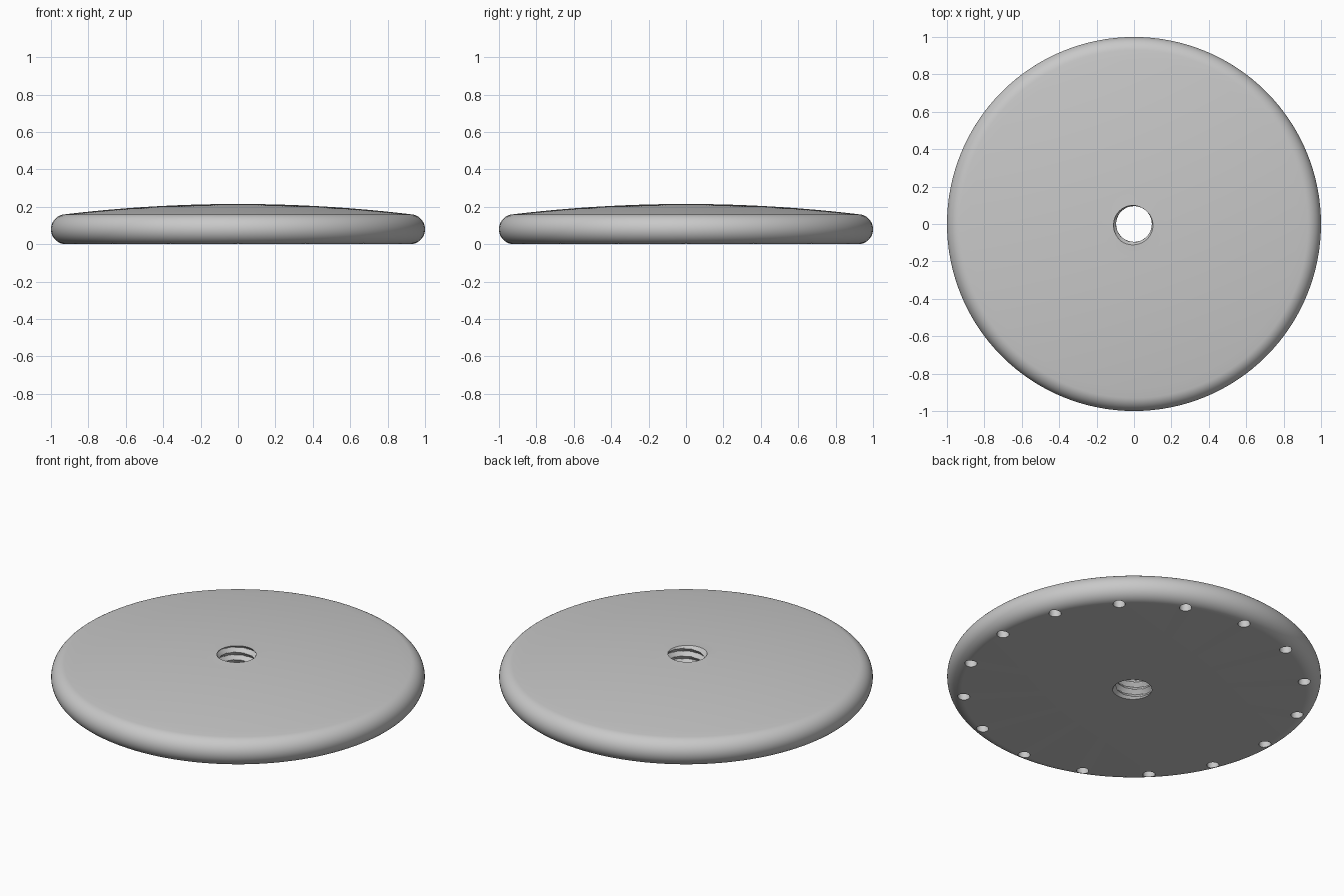
import bpy, bmesh, math

cube = bpy.data.objects.get("Cube")
if cube:
    bpy.data.objects.remove(cube)

SEGMENTS = 128
RIM = 0.08            # rounded edge radius
RIM_R = 1 - RIM       # centre of the rounded edge
TOP = 0.215           # height at the bore
PITCH = 0.045
MINOR, MAJOR = 0.095, 0.115
LIP_ANGLE = math.radians(235)

grey = bpy.data.materials.new("plain grey")
grey.use_nodes = True
colour = (0.58, 0.58, 0.58, 1)
grey.diffuse_color = colour
grey.node_tree.nodes["Principled BSDF"].inputs["Base Color"].default_value = colour


def finish(name, bm):
    mesh = bpy.data.meshes.new(name)
    bmesh.ops.recalc_face_normals(bm, faces=bm.faces)
    bm.to_mesh(mesh)
    bm.free()
    obj = bpy.data.objects.new(name, mesh)
    bpy.context.collection.objects.link(obj)
    mesh.materials.append(grey)
    return obj


def bore_radius(z, angle):
    """Triangular screw thread winding up the bore."""
    turn = ((z - TOP) / PITCH - (angle - LIP_ANGLE) / math.tau) % 1
    return MINOR + (MAJOR - MINOR) * abs(2 * turn - 1)


# Outer profile: shallow dome, then the rounded edge
tilt = math.radians(83)
edge_r = RIM_R + RIM * math.cos(tilt)
edge_z = RIM + RIM * math.sin(tilt)
profile = []
for i in range(16):
    r = 0.125 + (edge_r - 0.125) * i / 16
    profile.append((r, edge_z + (TOP - edge_z) * (1 - (r / edge_r) ** 2)))
for i in range(25):
    a = tilt - (tilt + math.pi / 2) * i / 24
    profile.append((RIM_R + RIM * math.cos(a), RIM + RIM * math.sin(a)))

# Disc: the profile and the threaded bore wall form one closed ring
bm = bmesh.new()
rings = []
angles = [math.tau * k / SEGMENTS for k in range(SEGMENTS)]


def add_ring(radius, z):
    rings.append([bm.verts.new((radius(a) * math.cos(a), radius(a) * math.sin(a), z))
                  for a in angles])


for r, z in profile:
    add_ring(lambda a: r, z)
WALL_ROWS = 58
for i in range(WALL_ROWS + 1):
    z = TOP * i / WALL_ROWS
    add_ring(lambda a: bore_radius(z, a), z)
for lower, upper in zip(rings, rings[1:] + rings[:1]):
    for k in range(SEGMENTS):
        n = (k + 1) % SEGMENTS
        bm.faces.new((lower[k], lower[n], upper[n], upper[k]))
disc = finish("threaded_disc", bm)

# Ring of small blind holes in the underside
bm = bmesh.new()
for k in range(16):
    a = math.tau * k / 16
    pin = bmesh.ops.create_cone(bm, cap_ends=True, segments=24,
                                radius1=0.033, radius2=0.033, depth=0.1)
    bmesh.ops.translate(bm, verts=pin["verts"],
                        vec=(0.915 * math.cos(a), 0.915 * math.sin(a), 0))
cutter = finish("hole_cutter", bm)
cutter.hide_render = True

bpy.ops.object.select_all(action="DESELECT")
bpy.context.view_layer.objects.active = disc
disc.select_set(True)
cut = disc.modifiers.new("underside_holes", "BOOLEAN")
cut.operation = "DIFFERENCE"
cut.solver = "EXACT"
cut.object = cutter
bpy.ops.object.modifier_apply(modifier=cut.name)
bpy.data.objects.remove(cutter)
bpy.ops.object.shade_smooth_by_angle(angle=math.radians(30))
